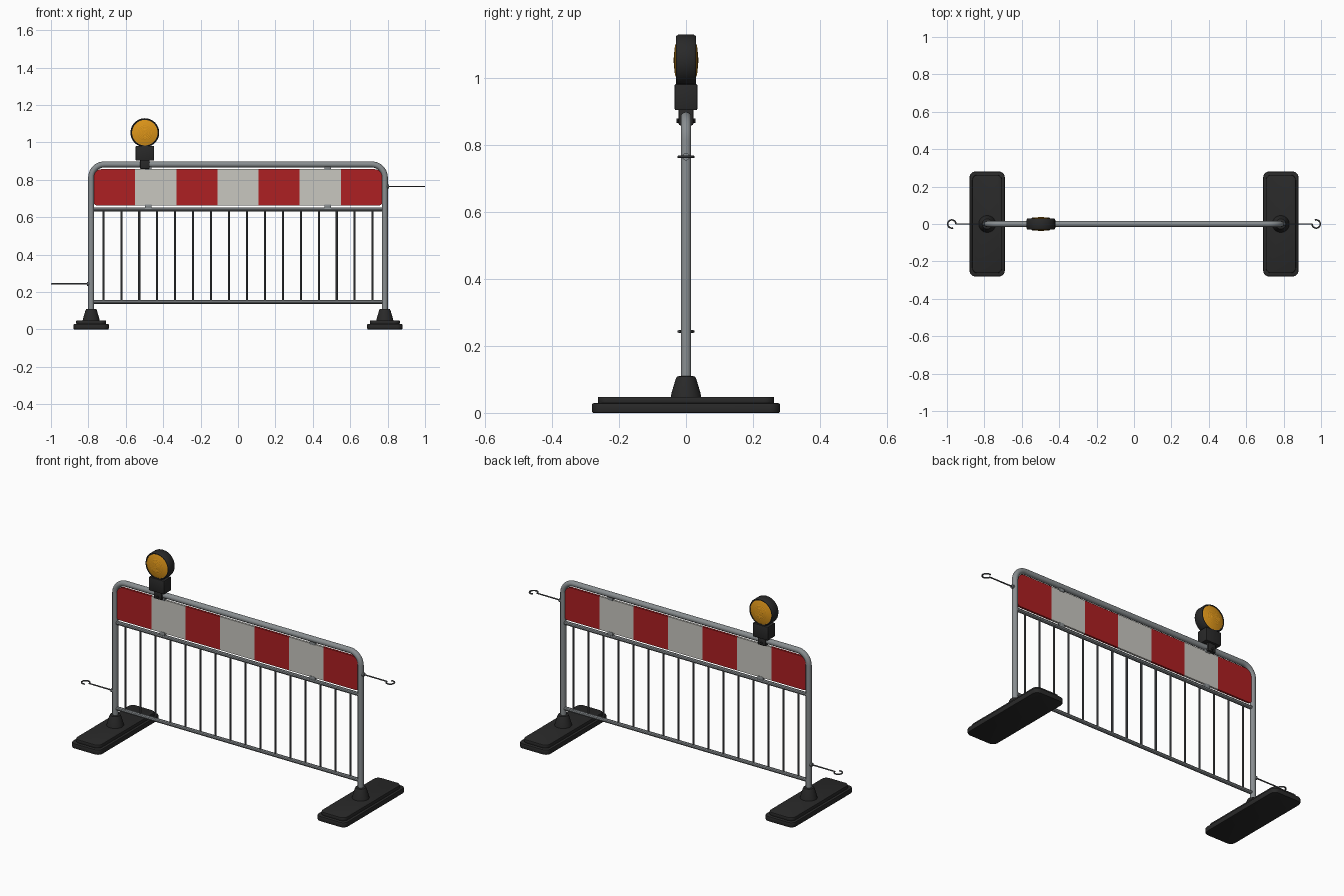
import bpy, bmesh, math
from mathutils import Matrix, Vector

default = bpy.data.objects.get("Cube")
if default:
    bpy.data.objects.remove(default, do_unlink=True)


def material(name, r, g, b, rough=0.6):
    m = bpy.data.materials.new(name)
    m.use_nodes = True
    m.diffuse_color = (r, g, b, 1)
    bsdf = m.node_tree.nodes["Principled BSDF"]
    bsdf.inputs["Base Color"].default_value = (r, g, b, 1)
    bsdf.inputs["Roughness"].default_value = rough
    return m


STEEL = material("galvanised steel", 0.25, 0.27, 0.28)
DARK = material("dark steel", 0.09, 0.095, 0.1)
RED = material("red sheeting", 0.42, 0.014, 0.016)
WHITE = material("white sheeting", 0.58, 0.57, 0.53)
RUBBER = material("black rubber", 0.022, 0.022, 0.022)
AMBER = material("amber lens", 0.72, 0.3, 0.01)


def smooth(obj, angle=35):
    bpy.ops.object.select_all(action='DESELECT')
    obj.select_set(True)
    bpy.context.view_layer.objects.active = obj
    bpy.ops.object.shade_smooth_by_angle(angle=math.radians(angle))


def mesh_object(name, bm, *mats):
    bmesh.ops.recalc_face_normals(bm, faces=bm.faces)
    me = bpy.data.meshes.new(name)
    bm.to_mesh(me)
    bm.free()
    for m in mats:
        me.materials.append(m)
    obj = bpy.data.objects.new(name, me)
    bpy.context.collection.objects.link(obj)
    smooth(obj)
    return obj


def tube(name, points, radius, mat, sides=16):
    """Round bar swept along a path."""
    cu = bpy.data.curves.new(name, 'CURVE')
    cu.dimensions = '3D'
    cu.bevel_depth = radius
    cu.bevel_resolution = sides // 4 - 1
    cu.use_fill_caps = True
    sp = cu.splines.new('POLY')
    sp.points.add(len(points) - 1)
    for p, co in zip(sp.points, points):
        p.co = (*co, 1)
    cu.materials.append(mat)
    obj = bpy.data.objects.new(name, cu)
    bpy.context.collection.objects.link(obj)
    bpy.ops.object.select_all(action='DESELECT')
    obj.select_set(True)
    bpy.context.view_layer.objects.active = obj
    bpy.ops.object.convert(target='MESH')
    smooth(bpy.context.object)


def lathe(name, profile, matrix, mat, sides=40):
    """Revolve (radius, height) pairs about local z."""
    bm = bmesh.new()
    verts = [bm.verts.new((r, 0, h)) for r, h in profile]
    edges = [bm.edges.new(pair) for pair in zip(verts, verts[1:])]
    bmesh.ops.spin(bm, geom=verts + edges, axis=(0, 0, 1), cent=(0, 0, 0),
                   angle=math.tau, steps=sides, use_duplicate=False)
    bmesh.ops.remove_doubles(bm, verts=bm.verts, dist=1e-5)
    bm.transform(matrix)
    return mesh_object(name, bm, mat)


def box(name, center, size, mat, bevel=0.004):
    bm = bmesh.new()
    bmesh.ops.create_cube(bm, size=1, matrix=Matrix.Translation(center) @ Matrix.Diagonal((*size, 1)))
    bmesh.ops.bevel(bm, geom=bm.edges[:], offset=bevel, segments=2, affect='EDGES', profile=0.5)
    return mesh_object(name, bm, mat)


def arc(cx, cy, r, start, end, steps=8):
    angles = [math.radians(start + (end - start) * i / steps) for i in range(steps + 1)]
    return [(cx + r * math.cos(a), cy + r * math.sin(a)) for a in angles]


def rounded_slab(hx, hy, r_top, r_low, depth):
    """Rounded rectangle in XY extruded upward."""
    outline = (arc(hx - r_top, hy - r_top, r_top, 0, 90) + arc(r_top - hx, hy - r_top, r_top, 90, 180)
               + arc(r_low - hx, r_low - hy, r_low, 180, 270) + arc(hx - r_low, r_low - hy, r_low, 270, 360))
    bm = bmesh.new()
    face = bm.faces.new([bm.verts.new((x, y, 0)) for x, y in outline])
    top = bmesh.ops.extrude_face_region(bm, geom=[face])["geom"]
    bmesh.ops.translate(bm, vec=(0, 0, depth), verts=[v for v in top if isinstance(v, bmesh.types.BMVert)])
    return bm


POST_X = 0.785

# Bent outer frame
right = arc(POST_X - 0.07, 0.812, 0.07, 0, 90, 10)
left = arc(0.07 - POST_X, 0.812, 0.07, 90, 180, 10)
path = [(POST_X, 0.06)] + right + left + [(-POST_X, 0.06)]
tube("outer_frame", [(x, 0, z) for x, z in path], 0.016, STEEL, 24)

# Cross rails and upright bars
for name, z in (("lower_rail", 0.147), ("upper_rail", 0.642)):
    tube(name, [(-POST_X, 0, z), (POST_X, 0, z)], 0.011, STEEL)
for i in range(16):
    x = -0.72 + 0.096 * i
    tube(f"upright_bar_{i + 1}", [(x, 0, 0.147), (x, 0, 0.642)], 0.0055, DARK, 12)

# Striped warning board, cut at each colour change
bm = rounded_slab(0.77, 0.0965, 0.04, 0.012, 0.012)
bm.transform(Matrix.Translation((0, 0.006, 0.76)) @ Matrix.Rotation(math.pi / 2, 4, 'X'))
stripe = 1.54 / 7
for i in range(1, 7):
    bmesh.ops.bisect_plane(bm, geom=bm.verts[:] + bm.edges[:] + bm.faces[:],
                           plane_co=(-0.77 + stripe * i, 0, 0), plane_no=(1, 0, 0))
for f in bm.faces:
    f.material_index = int((f.calc_center_median().x + 0.77) / stripe) % 2
mesh_object("warning_board", bm, RED, WHITE)

# Tabs that hold the board
for side, x in (("right", -0.48), ("left", 0.48)):
    for level, z in (("lower", 0.658), ("upper", 0.862)):
        box(f"{side}_{level}_tab", (x, 0, z), (0.034, 0.016, 0.022), STEEL, 0.002)

# Feet: stepped slab and flared socket
for side, s in (("right", -1), ("left", 1)):
    for name, hx, hy, z, depth in (("base", 0.094, 0.28, 0, 0.029), ("step", 0.08, 0.263, 0.027, 0.021)):
        bm = rounded_slab(hx, hy, 0.03, 0.03, depth)
        rim = [e for e in bm.edges if abs(e.verts[0].co.z - e.verts[1].co.z) < 1e-6]
        bmesh.ops.bevel(bm, geom=rim, offset=0.004, segments=2, affect='EDGES', profile=0.5)
        bm.transform(Matrix.Translation((s * POST_X, 0, z)))
        mesh_object(f"{side}_foot_{name}", bm, RUBBER)
    socket = [(0.046, 0.045), (0.043, 0.06), (0.031, 0.1), (0.027, 0.108), (0.021, 0.11), (0.014, 0.11)]
    lathe(f"{side}_foot_socket", socket, Matrix.Translation((s * POST_X, 0, 0)), RUBBER, 32)

# Coupling hooks at opposite heights
for side, s, z in (("right", -1, 0.243), ("left", 1, 0.764)):
    curl = arc(0.974, 0, 0.022, 180, 470, 24)
    pts = [(POST_X, 0)] + curl
    tube(f"{side}_hook", [(s * x, s * y, z) for x, y in pts], 0.004, DARK, 12)
    tube(f"{side}_hook_collar", [(s * 0.79, 0, z), (s * 0.808, 0, z)], 0.011, STEEL)

# Warning lamp: clamp, battery box, round housing
LAMP_X, LAMP_Z = -0.498, 1.052
box("lamp_clamp", (LAMP_X, 0, 0.883), (0.05, 0.044, 0.05), RUBBER)
tube("clamp_bolt", [(LAMP_X, -0.028, 0.872), (LAMP_X, 0.028, 0.872)], 0.007, RUBBER)
box("lamp_battery_box", (LAMP_X, 0, 0.942), (0.098, 0.068, 0.078), RUBBER)
housing = [(0, -0.024), (0.068, -0.024), (0.068, -0.029), (0.072, -0.03), (0.077, -0.022),
           (0.077, 0.022), (0.072, 0.03), (0.068, 0.029), (0.068, 0.024), (0, 0.024)]
lamp = Matrix.Translation((LAMP_X, 0, LAMP_Z))
lathe("lamp_housing", housing, lamp @ Matrix.Rotation(math.pi / 2, 4, 'X'), RUBBER, 48)

# Domed lenses with concentric ridges, front and back
ridges = 9
lens = []
for i in range(ridges * 2 + 1):
    r = 0.0685 * i / (ridges * 2)
    lens.append((r, 0.037 - 0.011 * (r / 0.0685) ** 2 - 0.0012 * (i % 2)))
for name, s in (("front", 1), ("back", -1)):
    lathe(f"{name}_lens", lens, lamp @ Matrix.Rotation(s * math.pi / 2, 4, 'X'), AMBER, 40)
